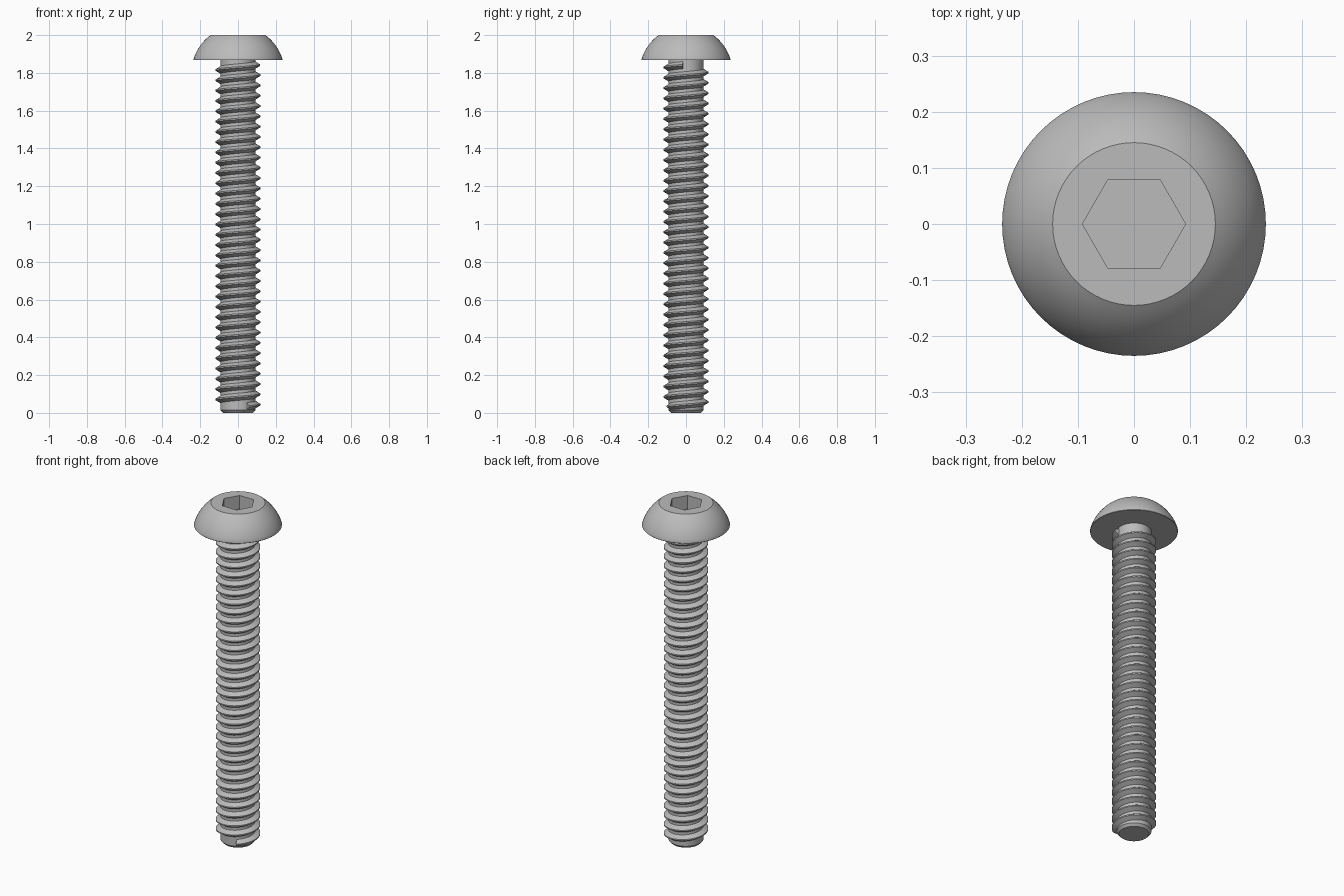
import bpy, bmesh, math

cube = bpy.data.objects.get("Cube")
if cube:
    bpy.data.objects.remove(cube, do_unlink=True)

SEGMENTS = 64
HEAD_BASE, TOP = 1.867, 2.0
HEAD_R, FLAT_R = 0.235, 0.145
CORE_R, CREST_R = 0.093, 0.119
PITCH = 0.0545
HEX_R, HEX_DEPTH = 0.092, 0.08

steel = bpy.data.materials.new("steel grey")
steel.use_nodes = True
steel.diffuse_color = (0.5, 0.5, 0.5, 1)
steel.node_tree.nodes["Principled BSDF"].inputs["Base Color"].default_value = (0.5, 0.5, 0.5, 1)


def finish(name, bm, angle=30):
    bmesh.ops.recalc_face_normals(bm, faces=bm.faces)
    mesh = bpy.data.meshes.new(name)
    bm.to_mesh(mesh)
    bm.free()
    mesh.materials.append(steel)
    obj = bpy.data.objects.new(name, mesh)
    bpy.context.collection.objects.link(obj)
    bpy.ops.object.select_all(action='DESELECT')
    obj.select_set(True)
    bpy.context.view_layer.objects.active = obj
    bpy.ops.object.shade_smooth_by_angle(angle=math.radians(angle))
    return obj


def ring(bm, radius, z, count):
    return [bm.verts.new((radius * math.cos(math.tau * i / count),
                          radius * math.sin(math.tau * i / count), z))
            for i in range(count)]


def bridge(bm, a, b):
    n = len(a)
    for i in range(n):
        j = (i + 1) % n
        bm.faces.new((a[i], a[j], b[j], b[i]))


def lathe(bm, profile):
    rings = [ring(bm, r, z, SEGMENTS) for r, z in profile]
    for a, b in zip(rings, rings[1:]):
        bridge(bm, a, b)
    return rings


# Button head: short straight rim, domed side, flat top
bm = bmesh.new()
rim = HEAD_BASE + 0.007
# Dome arc centred on the axis, through the rim and the edge of the flat top
centre = (FLAT_R**2 - HEAD_R**2 + TOP**2 - rim**2) / (2 * (TOP - rim))
radius = math.hypot(HEAD_R, rim - centre)
start, end = math.atan2(rim - centre, HEAD_R), math.atan2(TOP - centre, FLAT_R)
angles = [start + (end - start) * i / 10 for i in range(11)]
dome = [(radius * math.cos(a), centre + radius * math.sin(a)) for a in angles]
rings = lathe(bm, [(HEAD_R - 0.002, HEAD_BASE), (HEAD_R, HEAD_BASE + 0.002)] + dome)
bm.faces.new(rings[0])

# Hexagonal socket sunk into the flat top
mouth = ring(bm, HEX_R, TOP, 6)
floor = ring(bm, HEX_R, TOP - HEX_DEPTH, 6)
bridge(bm, mouth, floor)
bm.faces.new(floor)
outer = rings[-1]
for i in range(SEGMENTS):
    j = (i + 1) % SEGMENTS
    a, b = int(i * 6 / SEGMENTS + 0.5) % 6, int((i + 1) * 6 / SEGMENTS + 0.5) % 6
    bm.faces.new((outer[i], outer[j], mouth[a]))
    if a != b:
        bm.faces.new((outer[j], mouth[b], mouth[a]))
finish("button_head", bm)

# Shank core with chamfered tip
bm = bmesh.new()
rings = lathe(bm, [(0.080, 0), (CORE_R, 0.014), (CORE_R, HEAD_BASE)])
bm.faces.new(rings[0])
bm.faces.new(rings[-1])
finish("shank_core", bm)

# Right-handed helical thread ridge
bm = bmesh.new()
low, high, first = 0.035, 1.842, math.radians(-60)
steps = int((high - low) / PITCH * SEGMENTS)
section = [(CORE_R - 0.003, -0.021), (CREST_R, -0.0035),
           (CREST_R, 0.0035), (CORE_R - 0.003, 0.021)]
previous = None
for s in range(steps + 1):
    angle = first + math.tau * s / SEGMENTS
    z = low + PITCH * s / SEGMENTS
    current = [bm.verts.new((r * math.cos(angle), r * math.sin(angle), z + dz))
               for r, dz in section]
    if previous:
        bridge(bm, previous, current)
    else:
        bm.faces.new(current)
    previous = current
bm.faces.new(previous)
finish("thread", bm)
